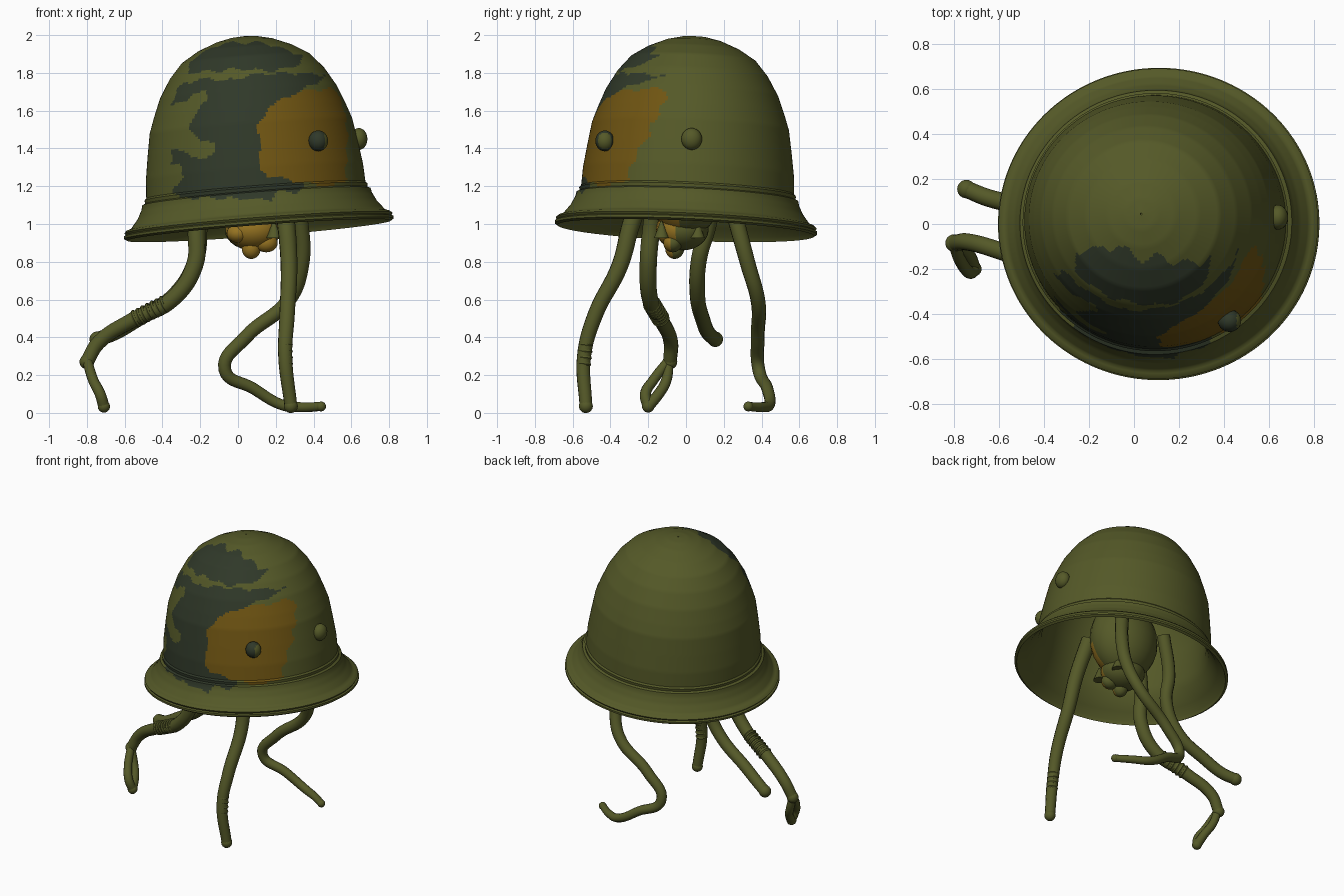
import bpy, bmesh, math
from mathutils import Vector, Matrix

cube = bpy.data.objects.get("Cube")
if cube:
    bpy.data.objects.remove(cube)


def material(name, r, g, b):
    mat = bpy.data.materials.new(name)
    mat.use_nodes = True
    mat.diffuse_color = (r, g, b, 1)
    bsdf = next(n for n in mat.node_tree.nodes if n.type == 'BSDF_PRINCIPLED')
    bsdf.inputs["Base Color"].default_value = (r, g, b, 1)
    bsdf.inputs["Roughness"].default_value = 0.8
    return mat


OLIVE = material("olive", .09, .1, .021)
DARK = material("dark green", .029, .04, .022)
OCHRE = material("ochre", .16, .09, .006)
AMBER = material("amber", .3, .17, .015)


def finish(obj, angle=40):
    bpy.ops.object.select_all(action='DESELECT')
    obj.select_set(True)
    bpy.context.view_layer.objects.active = obj
    bpy.ops.object.shade_smooth_by_angle(angle=math.radians(angle))
    return obj


def add_mesh(name, bm, *mats):
    mesh = bpy.data.meshes.new(name)
    bm.to_mesh(mesh)
    bm.free()
    for mat in mats:
        mesh.materials.append(mat)
    obj = bpy.data.objects.new(name, mesh)
    bpy.context.collection.objects.link(obj)
    return finish(obj)


def ball(name, centre, radii, *mats, rule=None):
    bm = bmesh.new()
    place = Matrix.Translation(centre) @ Matrix.Diagonal((*radii, 1))
    bmesh.ops.create_uvsphere(bm, u_segments=24, v_segments=14, radius=1, matrix=place)
    bm.normal_update()
    if rule:
        for f in bm.faces:
            f.material_index = rule(f)
    return add_mesh(name, bm, *mats)


def resample(points, step):
    out = []
    for a, b in zip(points, points[1:]):
        a, b = Vector(a), Vector(b)
        n = max(1, round((b - a).length / step))
        out += [a.lerp(b, i / n) for i in range(n)]
    return out + [Vector(points[-1])]


def inside(x, z, poly):
    hit = False
    for (x1, z1), (x2, z2) in zip(poly, poly[1:] + poly[:1]):
        if (z1 > z) != (z2 > z) and x < x1 + (z - z1) * (x2 - x1) / (z2 - z1):
            hit = not hit
    return hit


# Camouflage outlines as seen from the front, (x, z)
upper_patch = [(-.18, 1.92), (-.07, 1.96), (.14, 1.96), (.25, 1.92), (.34, 1.89),
               (.34, 1.85), (.2, 1.81), (0, 1.82), (-.27, 1.8), (-.25, 1.86)]
lower_patch = [(-.3, 1.73), (-.2, 1.77), (0, 1.76), (.04, 1.79), (.3, 1.8), (.46, 1.79),
               (.42, 1.74), (.3, 1.7), (.3, 1.25), (.35, 1.2), (.32, 1.17), (.22, 1.17),
               (.17, 1.13), (-.31, 1.14), (-.35, 1.18), (-.29, 1.24), (-.29, 1.3),
               (-.36, 1.32), (-.35, 1.4), (-.18, 1.34), (-.11, 1.39), (-.12, 1.43),
               (-.2, 1.43), (-.25, 1.51), (-.24, 1.58), (-.16, 1.65), (-.18, 1.7),
               (-.25, 1.7), (-.27, 1.65), (-.35, 1.63), (-.33, 1.7)]
ochre_patch = [(.31, 1.7), (.49, 1.72), (.55, 1.66), (.58, 1.5), (.57, 1.24), (.5, 1.2),
               (.35, 1.22), (.16, 1.25), (.1, 1.32), (.13, 1.4), (.1, 1.5), (.16, 1.62)]


def camouflage(p):
    if p.y > -.1:
        return 0
    x = p.x + .008 * math.sin(55 * p.z)
    z = p.z + .008 * math.sin(47 * p.x)
    if inside(x, z, ochre_patch):
        return 2
    return int(inside(x, z, upper_patch) or inside(x, z, lower_patch))


# Helmet: lathed shell with flared brim and rolled edge, slightly tilted
outer = [(.7, -.015), (.716, -.005), (.716, .008), (.705, .014), (.712, .025), (.7, .036),
         (.675, .045), (.635, .095), (.612, .14), (.606, .165), (.59, .172), (.592, .19),
         (.582, .2), (.576, .3), (.558, .42), (.538, .54), (.51, .62), (.47, .72),
         (.41, .82), (.34, .9), (.25, .955), (.15, .995), (.07, 1.013), (.004, 1.018)]
inner = [(.004, .985), (.24, .925), (.39, .8), (.48, .62), (.53, .42), (.55, .2),
         (.575, .14), (.64, .05), (.69, .01), (.7, -.015)]
profile = resample(outer, .013) + inner[:-1]
tilt = Vector((0, 0, 1)).rotation_difference(Vector((-.077, .044, 1))).to_matrix().to_4x4()
place = Matrix.Translation((.11, 0, .98)) @ tilt @ Matrix.Diagonal((1, .97, 1, 1))
SIDES = 240
bm = bmesh.new()
rings = []
for r, h in profile:
    ring = []
    for i in range(SIDES):
        a = math.tau * i / SIDES
        ring.append(bm.verts.new(place @ Vector((r * math.cos(a), r * math.sin(a), h))))
    rings.append(ring)
rings.append(rings[0])
painted = len(profile) - len(inner) + 1
for k, (low, high) in enumerate(zip(rings, rings[1:])):
    for i in range(SIDES):
        j = (i + 1) % SIDES
        f = bm.faces.new((low[i], low[j], high[j], high[i]))
        if k < painted:
            f.material_index = camouflage(f.calc_center_median())
add_mesh("helmet", bm, OLIVE, DARK, OCHRE)

# Rivets
ball("front_rivet", (.425, -.43, 1.44), (.052, .05, .055), DARK, OLIVE,
     rule=lambda f: int(f.normal.x > .6))
ball("side_rivet", (.64, .03, 1.45), (.045, .055, .058), OLIVE)


# Body hanging inside, with a face turned to the front
def face_rule(f):
    return int(f.normal.y < -.25 and f.calc_center_median().z < 1.15)


ball("body", (.09, 0, 1.2), (.24, .2, .27), OLIVE, AMBER, rule=face_rule)
ball("head", (.08, -.02, .97), (.15, .14, .11), OLIVE, AMBER, rule=face_rule)
ball("chin", (.07, -.06, .87), (.05, .05, .055), OLIVE, AMBER, rule=face_rule)
ball("cheek", (.15, -.07, .9), (.06, .05, .05), OLIVE, AMBER, rule=face_rule)
ball("brow", (0, -.09, .95), (.06, .06, .05), OLIVE, AMBER, rule=face_rule)
for side, y in (("front", -.13), ("back", .06)):
    bm = bmesh.new()
    bmesh.ops.create_cone(bm, cap_ends=True, segments=12, radius1=.04, radius2=.005,
                          depth=.09, matrix=Matrix.Translation((.19, y, .97)))
    add_mesh(side + "_ear", bm, OLIVE)


# Legs: smooth tapered tubes with rounded tips
def tube(name, points, thick, thin):
    data = bpy.data.curves.new(name, 'CURVE')
    data.dimensions = '3D'
    data.bevel_depth = 1
    data.bevel_resolution = 4
    data.resolution_u = 8
    data.use_fill_caps = True
    spline = data.splines.new('BEZIER')
    spline.bezier_points.add(len(points) - 1)
    for i, (bp, co) in enumerate(zip(spline.bezier_points, points)):
        bp.co = co
        bp.handle_left_type = bp.handle_right_type = 'AUTO'
        bp.radius = thick + (thin - thick) * i / (len(points) - 1)
    data.materials.append(OLIVE)
    obj = bpy.data.objects.new(name, data)
    bpy.context.collection.objects.link(obj)
    bpy.ops.object.select_all(action='DESELECT')
    obj.select_set(True)
    bpy.context.view_layer.objects.active = obj
    bpy.ops.object.convert(target='MESH')
    finish(bpy.context.view_layer.objects.active)
    ball(name + "_tip", points[-1], (thin * 1.08,) * 3, OLIVE)


def wraps(name, start, end, count, radius):
    start, end = Vector(start), Vector(end)
    turn = (end - start).to_track_quat('Z', 'Y')
    for i in range(count):
        bpy.ops.mesh.primitive_torus_add(
            location=start.lerp(end, i / (count - 1)), rotation=turn.to_euler(),
            major_radius=radius, minor_radius=.011, major_segments=16, minor_segments=6)
        obj = bpy.context.object
        obj.name = name
        obj.data.materials.append(OLIVE)
        finish(obj)


tube("front_left_leg", [(.22, -.2, 1.25), (.255, -.29, 1), (.27, -.35, .78), (.26, -.48, .52),
                        (.25, -.54, .3), (.28, -.53, .036)], .052, .034)
tube("back_left_leg", [(.27, .2, 1.25), (.33, .27, 1), (.335, .33, .78), (.27, .38, .6),
                       (.04, .38, .4), (-.07, .385, .23), (.08, .43, .13), (.24, .44, .04),
                       (.34, .4, .03), (.44, .33, .034)], .046, .024)
tube("front_right_leg", [(-.15, -.14, 1.25), (-.215, -.18, 1), (-.23, -.2, .78),
                         (-.35, -.19, .6), (-.56, -.13, .49), (-.74, -.08, .37),
                         (-.8, -.085, .27)], .05, .036)
tube("back_right_leg", [(-.12, .16, 1.25), (-.2, .12, 1), (-.22, .07, .82), (-.33, .06, .63),
                        (-.54, .09, .49), (-.66, .12, .42), (-.745, .155, .39)], .044, .038)
# The front right foot splits into a loop and joins again
for side, y in (("front", -.175), ("back", -.105)):
    tube("right_foot_" + side, [(-.8, -.09, .28), (-.765, y, .17), (-.73, y - .04, .1),
                                (-.71, -.2, .034)], .026, .03)
wraps("right_leg_wrap", (-.39, -.18, .575), (-.54, -.135, .5), 7, .038)
wraps("left_leg_wrap", (.252, -.53, .36), (.253, -.54, .26), 4, .028)
